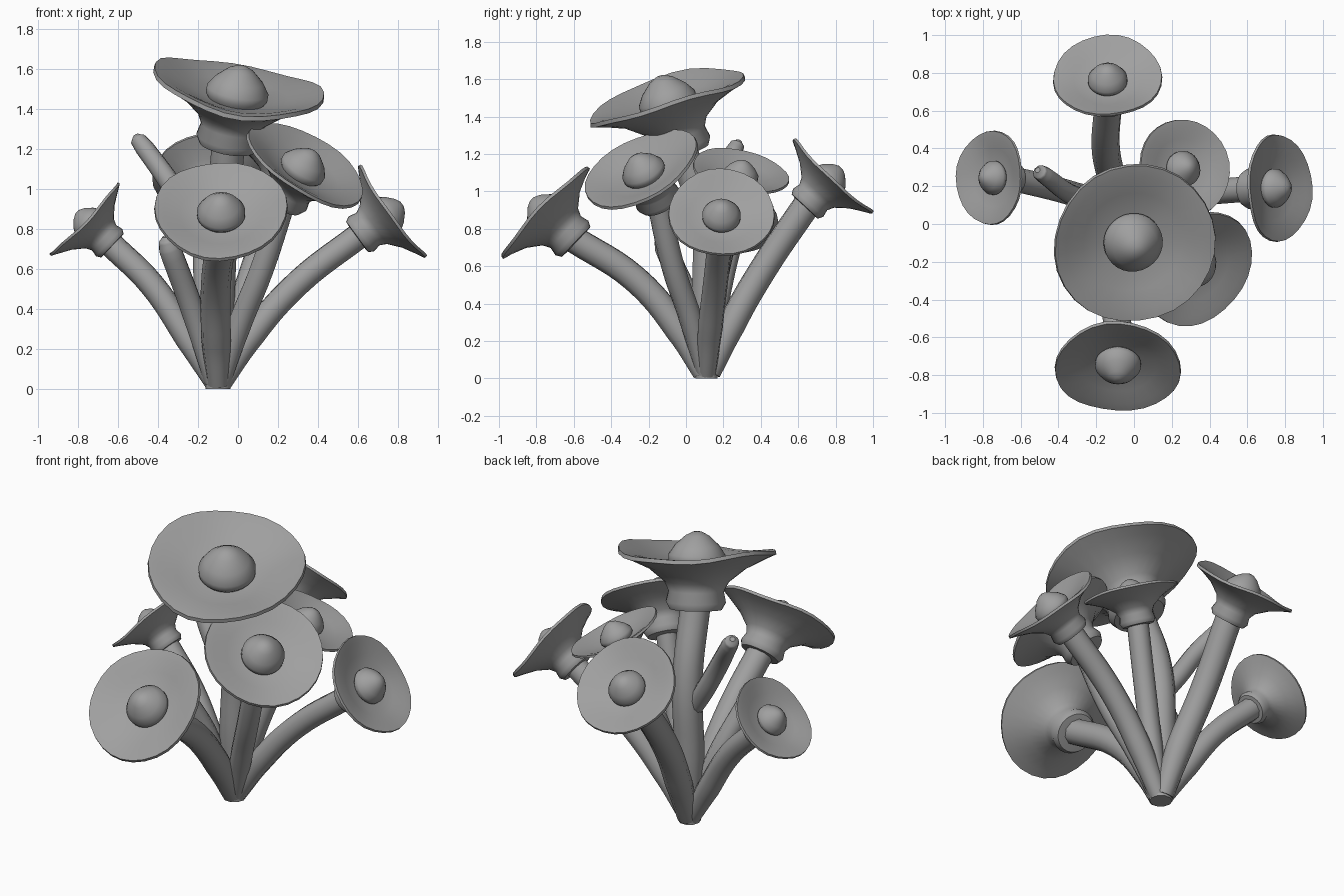
import bpy
import bmesh
from math import sin, cos, tau
from mathutils import Vector

if "Cube" in bpy.data.objects:
    bpy.data.objects.remove(bpy.data.objects["Cube"])

grey = bpy.data.materials.new("plain_grey")
grey.use_nodes = True
grey.diffuse_color = (0.35, 0.35, 0.35, 1)
grey.node_tree.nodes["Principled BSDF"].inputs["Base Color"].default_value = (0.35, 0.35, 0.35, 1)

SEGMENTS = 28
# Radius and height of the bloom's outline, as fractions of its rim radius
CUP = [(0.2, -0.72), (0.33, -0.71), (0.38, -0.62), (0.35, -0.48), (0.41, -0.36),
       (0.62, -0.19), (0.86, -0.07), (1.0, -0.01), (0.99, 0.04), (0.85, 0.01),
       (0.62, -0.07), (0.3, -0.15)]
BUD = [(0.3, -0.18), (0.36, -0.1), (0.36, -0.02), (0.28, 0.1), (0.15, 0.22), (0.05, 0.27)]


def finish(obj):
    bpy.ops.object.select_all(action="DESELECT")
    obj.select_set(True)
    bpy.context.view_layer.objects.active = obj
    if obj.type == "CURVE":
        bpy.ops.object.convert(target="MESH")
    bpy.ops.object.shade_smooth_by_angle(angle=0.9)


def lathe(name, profile, centre, normal, radius, wave=0.0, phase=0.0):
    """Spin a profile round the normal, rippling it more towards the rim."""
    bm = bmesh.new()
    rings = []
    for r, h in profile:
        ring = []
        for i in range(SEGMENTS):
            a = tau * i / SEGMENTS
            ripple = wave * r ** 3 * (sin(2 * a + phase) + 0.25 * sin(5 * a + phase))
            ring.append(bm.verts.new((r * cos(a), r * sin(a), h + ripple)))
        rings.append(ring)
    for low, high in zip(rings, rings[1:]):
        for i in range(SEGMENTS):
            j = (i + 1) % SEGMENTS
            bm.faces.new((low[i], low[j], high[j], high[i]))
    bm.faces.new(rings[0][::-1])
    bm.faces.new(rings[-1])
    mesh = bpy.data.meshes.new(name)
    bm.to_mesh(mesh)
    bm.free()
    mesh.materials.append(grey)
    obj = bpy.data.objects.new(name, mesh)
    bpy.context.collection.objects.link(obj)
    obj.location = centre
    obj.rotation_mode = "QUATERNION"
    obj.rotation_quaternion = Vector(normal).to_track_quat("Z", "Y")
    obj.scale = (radius,) * 3
    finish(obj)


def tube(name, points, radii):
    """Round stem through a few points, with a radius at each."""
    curve = bpy.data.curves.new(name, "CURVE")
    curve.dimensions = "3D"
    curve.bevel_depth = 1.0
    curve.bevel_resolution = 3
    curve.resolution_u = 6
    curve.use_fill_caps = True
    spline = curve.splines.new("BEZIER")
    spline.bezier_points.add(len(points) - 1)
    for bp, co, r in zip(spline.bezier_points, points, radii):
        bp.co = co
        bp.radius = r
        bp.handle_left_type = bp.handle_right_type = "AUTO"
    curve.materials.append(grey)
    obj = bpy.data.objects.new(name, curve)
    bpy.context.collection.objects.link(obj)
    finish(obj)


# Ripple phases: rim raised at its two sides, or at its top and bottom
SIDES, ENDS = tau / 4, -tau / 4

# name, rim centre, facing, rim radius, stem bend points, stem radius, ripple, phase
FLOWERS = [
    ("top", (0, -0.105, 1.505), (0.18, -0.3, 1), 0.435,
     [(-0.1, 0.11, 0.4), (-0.08, 0.1, 0.85)], 0.083, 0.06, 2.65),
    ("front", (-0.085, -0.76, 0.895), (-0.02, -0.72, 0.69), 0.335,
     [(-0.11, -0.04, 0.26), (-0.11, -0.27, 0.53)], 0.075, 0.05, SIDES),
    ("right", (-0.757, 0.245, 0.84), (-0.72, 0.03, 0.69), 0.25,
     [(-0.25, 0.14, 0.25), (-0.43, 0.19, 0.52)], 0.065, 0.05, ENDS),
    ("left", (0.76, 0.19, 0.88), (0.8, 0.02, 0.58), 0.285,
     [(0.07, 0.13, 0.27), (0.3, 0.16, 0.53)], 0.067, 0.05, ENDS),
    ("back", (-0.14, 0.775, 1.07), (-0.03, 0.68, 0.73), 0.29,
     [(-0.12, 0.24, 0.28), (-0.15, 0.41, 0.58)], 0.075, 0.05, ENDS),
    ("back_left", (0.268, 0.295, 1.1), (0.42, 0.17, 0.88), 0.262,
     [(-0.02, 0.13, 0.3), (0.07, 0.18, 0.6)], 0.06, 0.03, 4.0),
    ("front_left", (0.335, -0.235, 1.12), (0.47, -0.4, 0.76), 0.33,
     [(0.0, 0.03, 0.3), (0.12, -0.07, 0.6)], 0.062, 0.03, 1.0),
]

for name, centre, facing, size, bends, thick, wave, phase in FLOWERS:
    lathe(name + "_petals", CUP, centre, facing, size, wave, phase)
    lathe(name + "_bud", BUD, centre, facing, size)
    # The stem runs from the shared root up into the collar of the bloom
    axis = Vector(facing).normalized()
    collar = Vector(centre) - axis * size * 0.62
    root = Vector((-0.1, 0.11, 0))
    if name != "top":
        out = collar - root
        root += Vector((out.x, out.y, 0)).normalized() * 0.02 + Vector((0, 0, 0.03))
    tube(name + "_stem", [root] + bends + [collar], [thick * 0.75, thick, thick, thick])

# Side shoot branching off the top stem, and a bare shoot from the root
tube("side_shoot",
     [(-0.12, 0.1, 0.68), (-0.21, 0.12, 0.82), (-0.34, 0.16, 1.03),
      (-0.47, 0.255, 1.21), (-0.5, 0.275, 1.25), (-0.51, 0.285, 1.27)],
     [0.05, 0.055, 0.053, 0.048, 0.04, 0.015])
tube("bare_shoot",
     [(-0.12, 0.1, 0.04), (-0.23, 0.02, 0.4), (-0.34, -0.11, 0.7),
      (-0.355, -0.125, 0.745), (-0.362, -0.132, 0.765)],
     [0.05, 0.06, 0.058, 0.045, 0.018])
